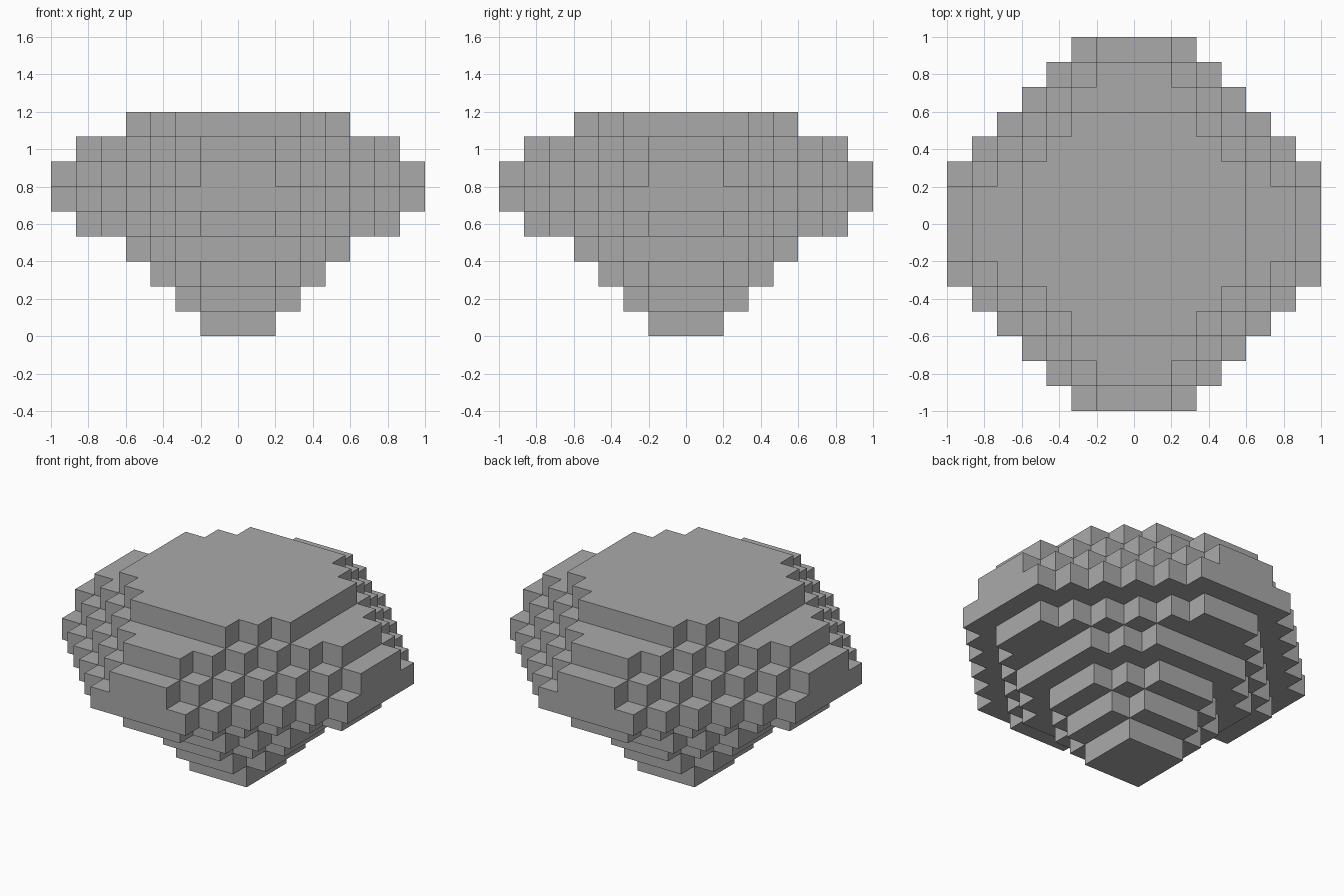
import bpy
import bmesh
from mathutils import Vector

cube = bpy.data.objects.get("Cube")
if cube:
    bpy.data.objects.remove(cube, do_unlink=True)

UNIT = 2 / 15

# Each tier, bottom up: (furthest block along an axis, limit of |x| + |y|)
TIERS = [(1, 2), (2, 3), (3, 4), (4, 6), (6, 7), (7, 9), (7, 8), (6, 7), (4, 6)]

stone = bpy.data.materials.new("stone grey")
stone.use_nodes = True
grey = (0.4, 0.4, 0.4, 1)
stone.diffuse_color = grey
stone.node_tree.nodes["Principled BSDF"].inputs["Base Color"].default_value = grey

# Blocks of the stepped boulder
blocks = set()
for k, (reach, limit) in enumerate(TIERS):
    span = range(-reach, reach + 1)
    blocks |= {(i, j, k) for i in span for j in span if abs(i) + abs(j) <= limit}

# Outer skin: only the block sides with no neighbour
bm = bmesh.new()
for block in blocks:
    centre = Vector(block) + Vector((0, 0, 0.5))
    for axis in range(3):
        for sign in (-1, 1):
            normal = Vector((0, 0, 0))
            normal[axis] = sign
            if tuple(int(c) for c in Vector(block) + normal) in blocks:
                continue
            u = Vector((0, 0, 0))
            u[(axis + 1) % 3] = 0.5
            v = normal.cross(u)
            mid = centre + normal / 2
            corners = (mid - u - v, mid + u - v, mid + u + v, mid - u + v)
            bm.faces.new([bm.verts.new(c * UNIT) for c in corners])

# Weld the skin and merge flat areas into clean faces
bmesh.ops.remove_doubles(bm, verts=bm.verts, dist=0.001)
bmesh.ops.dissolve_limit(bm, angle_limit=0.01, verts=bm.verts, edges=bm.edges)

mesh = bpy.data.meshes.new("stepped_boulder")
bm.to_mesh(mesh)
bm.free()
mesh.materials.append(stone)
boulder = bpy.data.objects.new("stepped_boulder", mesh)
bpy.context.collection.objects.link(boulder)
